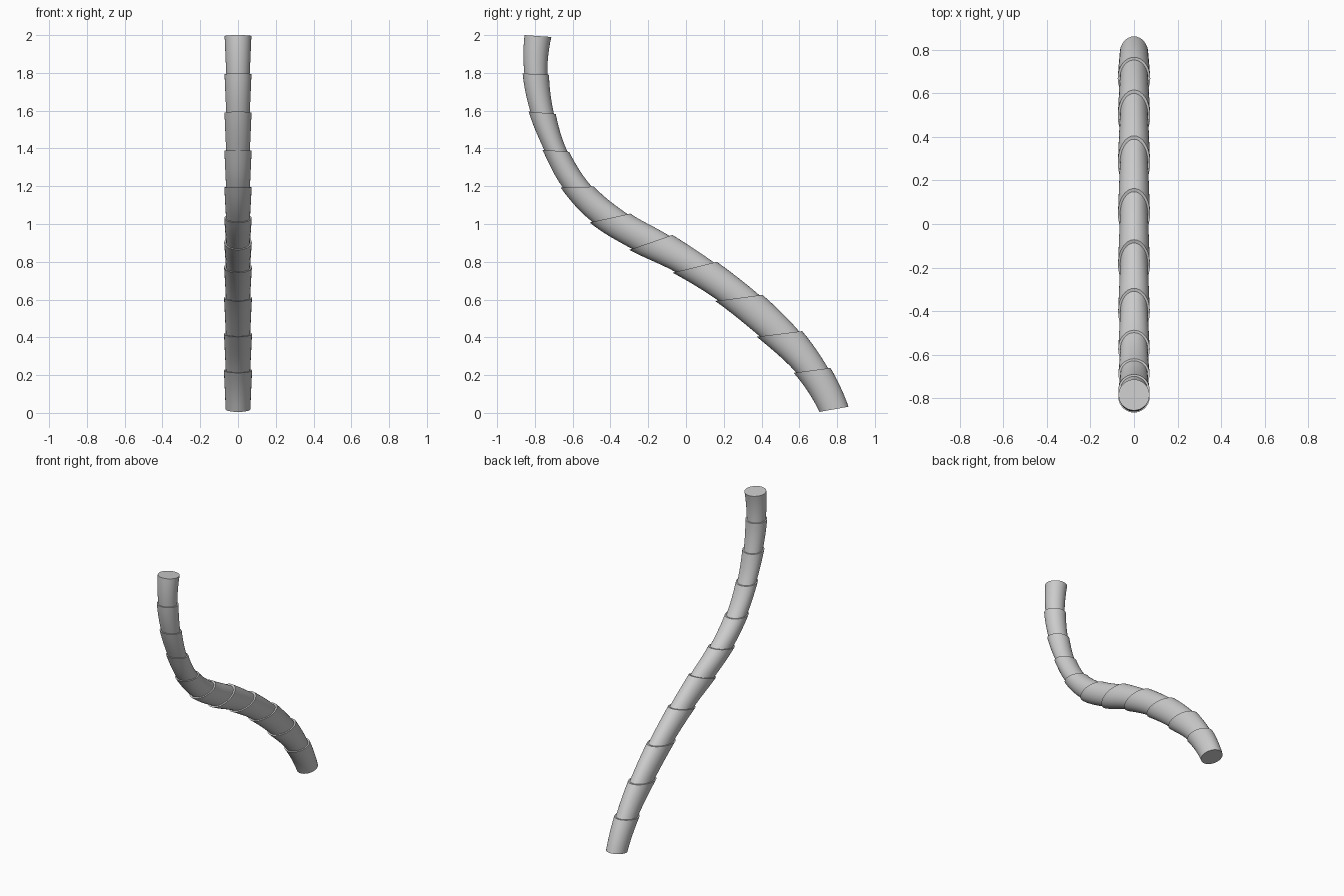
import bpy, bmesh
from math import cos, sin, pi
from mathutils import Vector

if "Cube" in bpy.data.objects:
    bpy.data.objects.remove(bpy.data.objects["Cube"])

SIDES, STEPS, TAPER = 32, 6, 0.87

# Joint rims seen from the side: (left y, left z, right y, right z)
RIMS = [(0.695, 0.003, 0.872, 0.035), (0.57, 0.212, 0.765, 0.238),
        (0.375, 0.403, 0.615, 0.433), (0.155, 0.592, 0.405, 0.625),
        (-0.07, 0.742, 0.163, 0.80), (-0.30, 0.863, -0.072, 0.942),
        (-0.51, 1.008, -0.295, 1.055), (-0.663, 1.192, -0.487, 1.198),
        (-0.76, 1.393, -0.618, 1.382), (-0.833, 1.595, -0.69, 1.583),
        (-0.865, 1.797, -0.725, 1.79), (-0.855, 2.0, -0.713, 1.99)]
mids = [Vector((0, (a + c) / 2, (b + d) / 2)) for a, b, c, d in RIMS]
axes = [Vector((0, (c - a) / 2, (d - b) / 2)) for a, b, c, d in RIMS]


def spline(pts, i, t):
    # Catmull-Rom between point i and i + 1, extrapolated at the ends
    p1, p2 = pts[i], pts[i + 1]
    p0 = pts[i - 1] if i > 0 else 3 * p1 - 3 * p2 + pts[i + 2]
    p3 = pts[i + 2] if i + 2 < len(pts) else 3 * p2 - 3 * p1 + pts[i - 1]
    return 0.5 * (2 * p1 + (p2 - p0) * t + (2 * p0 - 5 * p1 + 4 * p2 - p3) * t ** 2
                  + (3 * p1 - p0 - 3 * p2 + p3) * t ** 3)


# Curved trunk of upward-flaring segments, each stepping in at its joint
bm = bmesh.new()
rings = []
n = len(RIMS) - 1
for i in range(n):
    for k in range(STEPS + 1):
        t = k / STEPS
        s = TAPER + (1 - TAPER) * t
        mid, axis = spline(mids, i, t), spline(axes, i, t) * s
        side = Vector((s * (0.075 - 0.004 * (i + t) / n), 0, 0))
        rings.append([bm.verts.new(mid + side * cos(2 * pi * j / SIDES)
                                   + axis * sin(2 * pi * j / SIDES))
                      for j in range(SIDES)])
for a, b in zip(rings, rings[1:]):
    for j in range(SIDES):
        m = (j + 1) % SIDES
        bm.faces.new((a[j], a[m], b[m], b[j]))
bm.faces.new(rings[0][::-1])
bm.faces.new(rings[-1])
bmesh.ops.recalc_face_normals(bm, faces=bm.faces)

mesh = bpy.data.meshes.new("trunk")
bm.to_mesh(mesh)
bm.free()
trunk = bpy.data.objects.new("trunk", mesh)
bpy.context.collection.objects.link(trunk)
bpy.context.view_layer.objects.active = trunk
trunk.select_set(True)
bpy.ops.object.shade_smooth_by_angle(angle=pi / 6)
